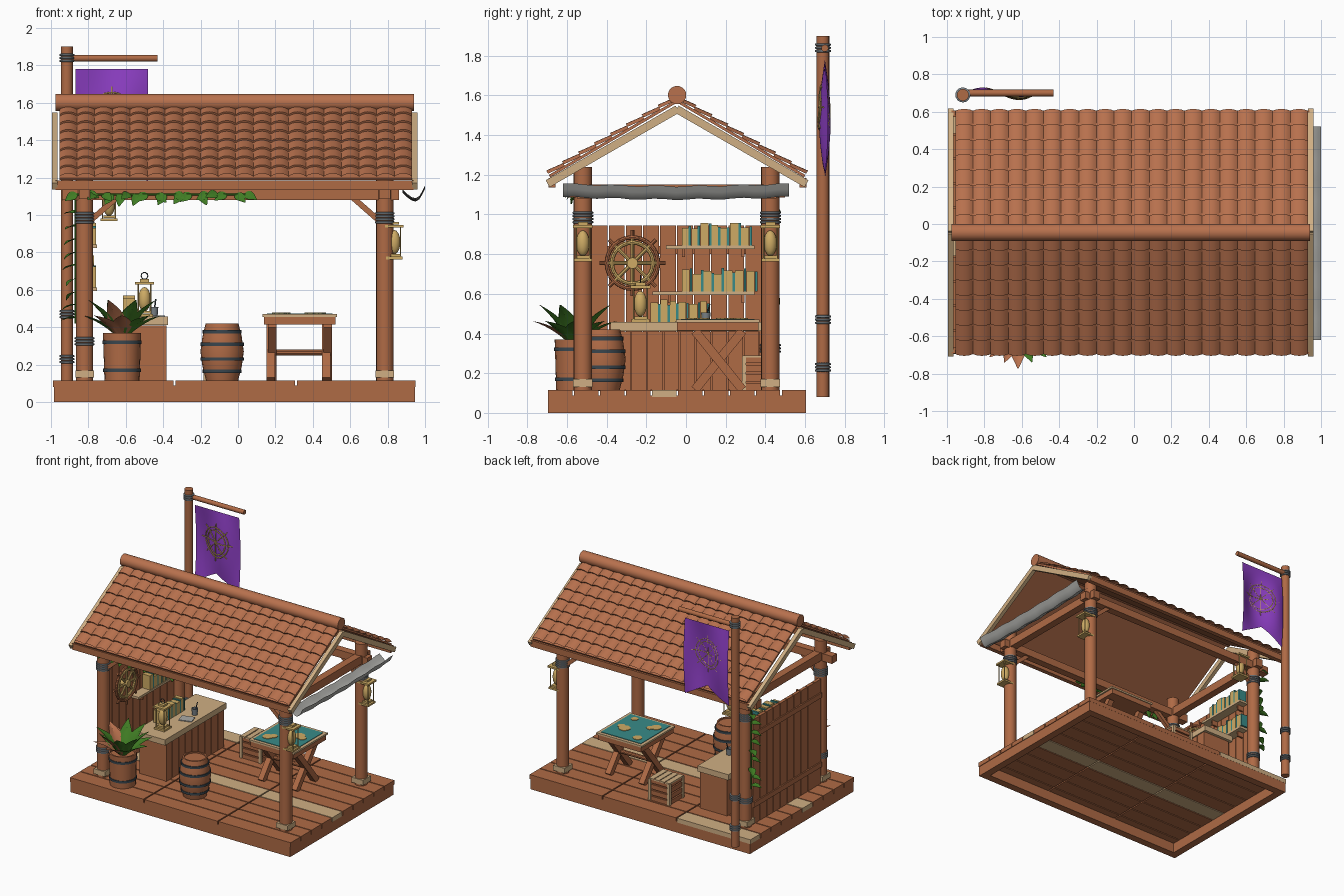
import bpy, bmesh, math, random
from mathutils import Vector as V, Matrix as M

if "Cube" in bpy.data.objects:
    bpy.data.objects.remove(bpy.data.objects["Cube"])
random.seed(4)
pi, sin, cos = math.pi, math.sin, math.cos

def mat(name, r, g, b):
    m = bpy.data.materials.new(name)
    m.diffuse_color = (r, g, b, 1)
    m.use_nodes = True
    m.node_tree.nodes["Principled BSDF"].inputs["Base Color"].default_value = m.diffuse_color
    return m

WOOD = mat("brown wood", .43, .145, .06)
TILE = mat("roof tile", .48, .165, .075)
PALE = mat("pale wood", .63, .43, .23)
GOLD = mat("gold parchment", .62, .41, .13)
TEAL = mat("teal", .04, .26, .25)
LEAF = mat("leaf green", .05, .2, .017)
ROPE = mat("grey rope", .2, .23, .25)
IRON = mat("dark iron", .04, .06, .075)
FLAG = mat("purple cloth", .27, .05, .56)
CLOTH = mat("pale grey cloth", .4, .4, .38)

class Part:
    """Collects primitives in one mesh object."""
    def __init__(s, name):
        s.name, s.bm, s.mats = name, bmesh.new(), []
    def paint(s, faces, m):
        if m not in s.mats: s.mats.append(m)
        for f in faces:
            f.material_index, f.smooth = s.mats.index(m), True
    def box(s, c, size, m, rx=0, ry=0, rz=0):
        mx = (M.Translation(c) @ M.Rotation(rz, 4, 'Z') @ M.Rotation(ry, 4, 'Y')
              @ M.Rotation(rx, 4, 'X') @ M.Diagonal((*size, 1)))
        vs = bmesh.ops.create_cube(s.bm, size=1, matrix=mx)['verts']
        s.paint({f for v in vs for f in v.link_faces}, m)
    def span(s, x0, x1, y0, y1, z0, z1, m):
        s.box(((x0+x1)/2, (y0+y1)/2, (z0+z1)/2), (x1-x0, y1-y0, z1-z0), m)
    def rod(s, a, b, r, m, n=16, r2=None):
        a, b = V(a), V(b)
        mx = M.Translation((a+b)/2) @ (b-a).to_track_quat('Z', 'Y').to_matrix().to_4x4()
        vs = bmesh.ops.create_cone(s.bm, cap_ends=True, segments=n, radius1=r, radius2=r if r2 is None else r2,
                                   depth=(b-a).length, matrix=mx)['verts']
        s.paint({f for v in vs for f in v.link_faces}, m)
    def grid(s, f, nu, nv, m):
        vs = [[s.bm.verts.new(f(i, j)) for j in range(nv+1)] for i in range(nu+1)]
        fs = [s.bm.faces.new((vs[i][j], vs[i+1][j], vs[i+1][j+1], vs[i][j+1]))
              for i in range(nu) for j in range(nv)]
        s.paint(fs, m)
        bmesh.ops.remove_doubles(s.bm, verts=[v for r in vs for v in r], dist=1e-5)
    def lathe(s, c, prof, m, n=20):
        s.grid(lambda i, j: V(c) + V((prof[j][0]*cos(2*pi*(i % n)/n), prof[j][0]*sin(2*pi*(i % n)/n), prof[j][1])),
               n, len(prof)-1, m)
    def coil(s, x, y, z, r, m=ROPE, turns=4, p=.016):
        for k in range(turns):
            zz = z + (k-(turns-1)/2)*p
            s.lathe((x, y, zz), [(r-.006, -p/2), (r+.006, -p/4), (r+.006, p/4), (r-.006, p/2)], m)
    def wheel(s, at, R, r, rim, spoke):
        for k in range(24):
            a, b = k*pi/12, (k+1)*pi/12
            for q, mm in ((R, rim), (R*.8, spoke)):
                s.rod(at(q*cos(a), q*sin(a)), at(q*cos(b), q*sin(b)), r, mm, 8)
        for k in range(8):
            a = k*pi/4
            pts = [at(R*q*cos(a), R*q*sin(a)) for q in (0, .5, 1, 1.28)]
            for p, q in zip(pts, pts[1:]): s.rod(p, q, r*.85, spoke if q != pts[3] else rim, 8)
    def leaf(s, base, d, up, ln, wd, m, bend=0):
        d, up = V(d).normalized(), V(up)
        side = d.cross(up).normalized(); nr = side.cross(d)
        def f(i, j):
            t, w = i/7, j/2-1
            return V(base) + d*ln*t + side*w*(wd*sin(pi*t**.75)+.002) + nr*(abs(w)*wd*.3*sin(pi*t) - bend*t*t)
        s.grid(f, 7, 4, m)
    def done(s):
        bmesh.ops.recalc_face_normals(s.bm, faces=s.bm.faces[:])
        me = bpy.data.meshes.new(s.name)
        s.bm.to_mesh(me); s.bm.free()
        for m in s.mats: me.materials.append(m)
        me.set_sharp_from_angle(angle=math.radians(35))
        bpy.context.collection.objects.link(bpy.data.objects.new(s.name, me))

# platform: rim beams and plank floor
p = Part("platform_frame")
for y in (-.665, .575): p.span(-.985, .945, y-.03, y+.03, 0, .088, WOOD)
for x in (-.955, .915): p.span(x-.03, x+.03, -.66, .57, 0, .088, WOOD)
p.done()
p = Part("floor_planks")
for k in range(10):
    y = -.70 + k*.131
    for i, (a, b) in enumerate(((-.99, -.345), (-.335, .305), (.315, .95))):
        p.span(a, b, y+.004, y+.127, .08, .115, PALE if k == 4 or (k == 9 and i == 0) else WOOD)
p.done()

# posts, plates, ties and braces
p = Part("post_frame")
for x in (-.82, .785):
    for y in (-.52, .425):
        p.rod((x, y, .11), (x, y, 1.24), .046, WOOD, 20)
        p.box((x, y, .15), (.1, .1, .04), PALE)
        p.coil(x, y, .985, .047)
        if x < 0: p.coil(x, y, .325, .047, turns=3)
        s = -1 if x > 0 else 1
        p.box((x+s*.105, y, 1.035), (.2, .03, .03), WOOD, ry=-s*.72)
    p.span(x-.03, x+.03, -.6, .5, 1.085, 1.15, WOOD)
for y in (-.52, .425): p.span(-.94, .86, y-.03, y+.03, 1.08, 1.14, WOOD)
p.done()

# roof: stepped barrel tiles on a slab, ridge log, barge boards, eaves
yr, L, ang, rows, cols, seg = -.045, .745, math.radians(30.5), 8, 20, 6
p = Part("tiled_roof")
for sg in (-1, 1):
    def at(x, s, h):
        return V((x, yr + sg*(.643 - s*cos(ang) + h*sin(ang)), 1.193 + s*sin(ang) + h*cos(ang)))
    def tile(i, j):
        k, top = divmod(j, 2)
        arch = abs(sin(pi*i/seg))**.7
        return at(-.955 + 1.885*i/(cols*seg), (k+top)*L/rows, .004 + (0 if top else .011) + .018*arch)
    p.grid(tile, cols*seg, rows*2-1, TILE)
    c = at(-.0125, L/2, 0)
    p.box(c, (1.885, L, .014), TILE, rx=-sg*ang)
p.done()
p = Part("ridge_log")
p.rod((-.975, yr, 1.602), (.94, yr, 1.602), .046, TILE, 20)
p.done()
p = Part("barge_boards")
for x in (-.98, .945):
    for sg in (-1, 1):
        p.box((x, yr+sg*.325, 1.343), (.03, .755, .04), PALE, rx=-sg*math.atan(.575))
p.done()
p = Part("eave_beams")
for y in (-.675, .59): p.box((-.018, y, 1.16), (1.915, .035, .05), WOOD)
p.done()

# rolled side awning
p = Part("side_awning")
prof = [(.88, 1.135), (.905, 1.11), (.93, 1.093), (.95, 1.088), (.97, 1.1), (.985, 1.125), (1.0, 1.155)]
p.grid(lambda i, j: V((prof[j][0], -.62+1.14*i/20, prof[j][1] - .012*sin(pi*i/20) + .004*sin(i*1.7))), 20, 6, CLOTH)
p.done()

# plank wall with shelves, books and wheel
p = Part("plank_wall")
for k in range(10): p.span(-.855, -.83, -.475+k*.086, -.395+k*.086, .11, .945, WOOD)
for z in (.25, .8): p.span(-.865, -.85, -.47, .38, z, z+.04, WOOD)
p.done()
p = Part("wall_shelves")
for z, y0 in ((.835, -.1), (.605, -.17)):
    p.span(-.83, -.755, y0, .345, z-.01, z+.008, PALE)
    for y in (y0+.08, .28): p.span(-.83, -.78, y, y+.015, z-.05, z-.01, WOOD)
p.done()
p = Part("books")
for x, y, y1, z in ((-.79, -.02, .31, .843), (-.79, -.02, .31, .613), (-.58, -.18, .08, .457)):
    while y < y1:
        for w, m in ((random.uniform(.03, .045), GOLD), (.013, TEAL)):
            p.span(x-.035, x+.03, y, y+w-.001, z, z+random.uniform(.085, .12), m)
            y += w
p.done()
p = Part("ship_wheel")
p.wheel(lambda a, b: V((-.79, -.27+a, .755+b)), .13, .011, WOOD, GOLD)
p.rod((-.83, -.27, .755), (-.77, -.27, .755), .028, GOLD)
p.done()

# counter
p = Part("counter")
p.span(-.62, -.39, -.35, .37, .11, .41, WOOD)
for k in range(9): p.span(-.395, -.382, -.355+k*.081, -.28+k*.081, .115, .41, WOOD)
p.span(-.645, -.375, -.38, .39, .412, .457, PALE)
p.done()
p = Part("cup_and_papers")
p.lathe((-.45, .1, .457), [(0, 0), (.02, 0), (.024, .05), (.018, .05), (.016, .01)], ROPE, 12)
p.rod((-.45, .1, .47), (-.44, .12, .55), .004, IRON, 6)
p.box((-.45, 0, .46), (.1, .08, .006), CLOTH, rz=.3)
p.done()

# lanterns
def lantern(name, x, y, z, ring=False):
    p = Part(name)
    for dz, w in ((-.085, .09), (.085, .1), (-.07, .06), (.1, .05)): p.box((x, y, z+dz), (w, w, .014), GOLD)
    p.lathe((x, y, z), [(.033*sin(pi*k/10), -.065*cos(pi*k/10)) for k in range(11)], GOLD, 16)
    for a in (-.034, .034):
        for b in (-.034, .034): p.rod((x+a, y+b, z-.085), (x+a, y+b, z+.085), .004, GOLD, 6)
    if ring:
        for k in range(12):
            a, b = k*pi/6, (k+1)*pi/6
            p.rod((x+.018*cos(a), y, z+.125+.018*sin(a)), (x+.018*cos(b), y, z+.125+.018*sin(b)), .003, IRON, 6)
    p.done()
lantern("front_right_lantern", .835, -.52, .855)
lantern("back_right_lantern", .835, .425, .855)
lantern("back_left_lantern", -.69, .425, 1.06)
lantern("counter_lantern", -.5, -.23, .55, True)

# map table with crossed legs
p = Part("map_table")
p.span(.14, .52, -.045, .365, .415, .455, WOOD)
for x in (.18, .475):
    for s in (-1, 1): p.box((x+s*.004, .165, .265), (.045, .045, .38), WOOD, rx=s*.68)
p.rod((.18, .165, .265), (.475, .165, .265), .016, WOOD, 10)
p.done()
p = Part("sea_map")
p.span(.13, .53, -.05, .37, .456, .47, PALE)
p.span(.155, .505, -.025, .345, .468, .474, TEAL)
for x, y, r in ((.22, .06, .04), (.25, .09, .03), (.4, .2, .045), (.44, .18, .03), (.23, .28, .035), (.43, .03, .028)):
    p.rod((x, y, .47), (x, y, .478), r, GOLD, 9)
p.done()

# slatted crate
p = Part("crate")
cx, cy, h = -.09, .375, .09
p.box((cx, cy, .2), (.15, .15, .15), WOOD)
for k in range(4):
    o = (k-1.5)*.047
    p.box((cx+o, cy, .284), (.04, .18, .012), PALE)
    for s in (-1, 1):
        p.box((cx, cy+s*.081, .2+o), (.18, .012, .036), WOOD)
        p.box((cx+s*.081, cy, .2+o), (.012, .18, .036), WOOD)
for a in (-1, 1):
    for b in (-1, 1): p.box((cx+a*.083, cy+b*.083, .2), (.022, .022, .17), PALE)
p.done()

# barrel and plant tub
def hooped(name, x, y, prof, hoops):
    p = Part(name)
    p.lathe((x, y, 0), prof, WOOD, 20)
    for z, r in hoops: p.lathe((x, y, z), [(r-.006, -.009), (r+.004, -.009), (r+.004, .009), (r-.006, .009)], IRON)
    p.done()
hooped("barrel", -.085, -.42, [(0, .112), (.085, .112), (.105, .19), (.116, .27), (.105, .35), (.088, .42),
                               (.076, .42), (.076, .41), (0, .41)], [(.165, .1), (.23, .112), (.31, .112), (.375, .1)])
hooped("plant_tub", -.62, -.56, [(0, .112), (.094, .112), (.102, .37), (.09, .37), (.088, .35), (0, .35)],
       [(.17, .097), (.32, .101)])
p = Part("plant_leaves")
for k in range(16):
    a = k*2*pi/8 + (.4 if k > 7 else 0)
    low = k < 8
    d = V((cos(a)*(1 if low else .55), sin(a)*(1 if low else .55), 1))
    brown = k in (3, 5, 6, 11, 13)
    p.leaf((-.62+.03*cos(a), -.56+.03*sin(a), .35), d, V((-cos(a), -sin(a), .6)),
           .21 if low else .25, .05, TILE if brown else LEAF, .05)
p.done()

# climbing vine on the back left post and front beam
p = Part("vine")
p.rod((-.87, .425, .42), (-.87, .425, 1.1), .006, LEAF, 6)
p.rod((-.86, -.555, 1.11), (.04, -.555, 1.11), .006, LEAF, 6)
for k in range(10):
    z = .45 + k*.07
    p.leaf((-.868, .425, z), (-.7, random.uniform(-.7, .7), random.uniform(-.4, .2)), (-.3, 0, 1), .08, .027, LEAF, .02)
for k in range(20):
    p.leaf((-.86+k*.047, -.555, 1.115), (random.uniform(-.9, .9), -.3, random.uniform(-.6, -.1)), (0, -1, .5),
           .075, .024, LEAF, .01)
p.done()

# flag pole, arm and swallowtail flag with wheel emblem
p = Part("flag_pole")
p.rod((-.915, .69, .08), (-.915, .69, 1.9), .032, WOOD, 16)
for z in (.23, .47, 1.84): p.coil(-.915, .69, z, .034, turns=3)
p.rod((-.9, .7, 1.838), (-.43, .7, 1.838), .018, WOOD, 12)
p.done()
def flag_y(x, z):
    u, t = (x+.87)/.39, (1.78-z)/.6
    return .7 + .03*sin(pi*min(max(t, 0), 1))*sin(2*pi*u + .6)
p = Part("flag")
def cloth(i, j):
    u, t = i/16, j/14
    x = -.87+.39*u
    z = 1.78 - t*(.6 - .11*(1-abs(2*u-1)))
    return V((x, flag_y(x, z), z))
p.grid(cloth, 16, 14, FLAG)
p.done()
p = Part("flag_emblem")
p.wheel(lambda a, b: V((-.675+a, flag_y(-.675+a, 1.54+b)-.003, 1.54+b)), .115, .0045, GOLD, GOLD)
p.done()
